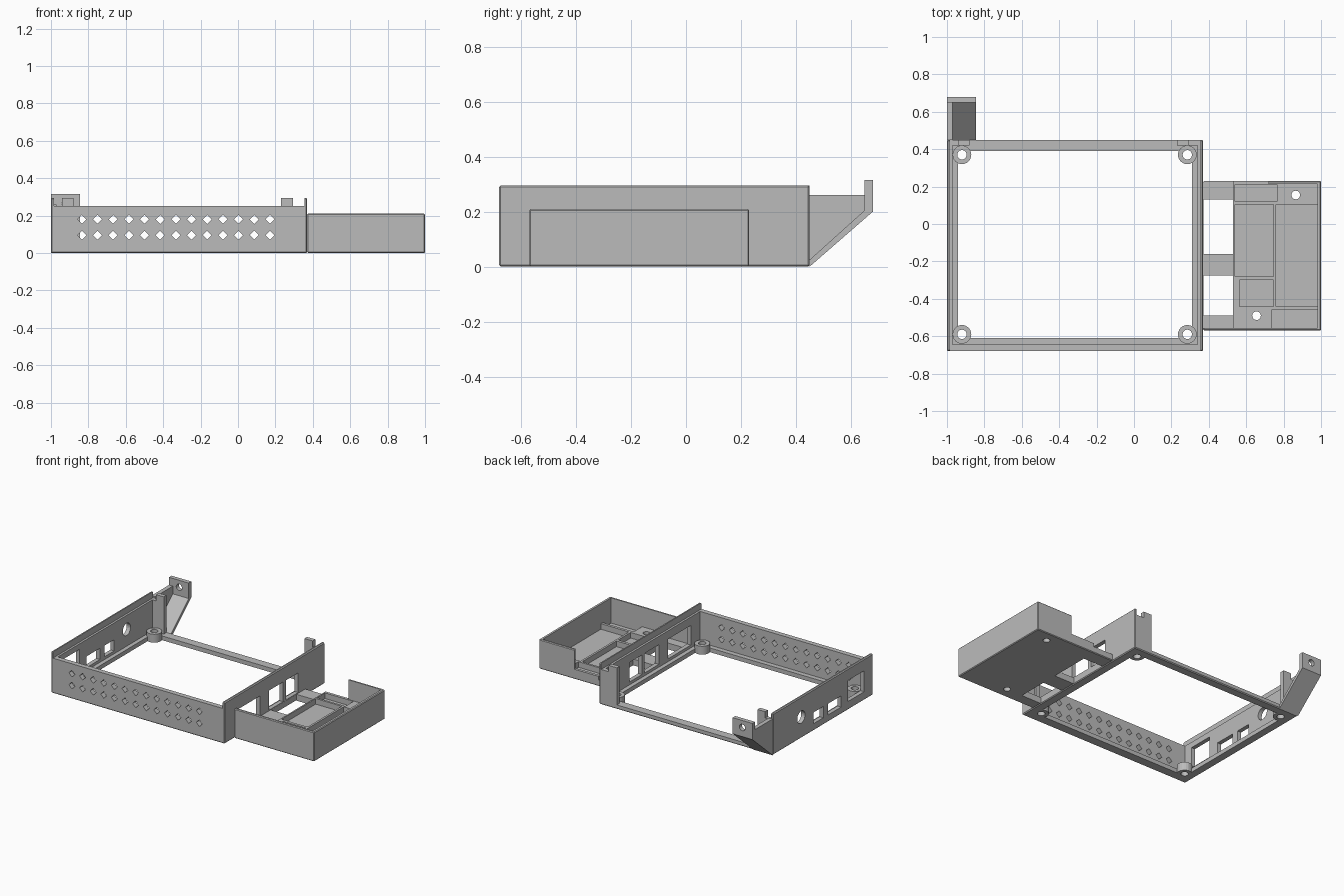
import bpy, bmesh, math

cube = bpy.data.objects.get("Cube")
if cube:
    bpy.data.objects.remove(cube, do_unlink=True)

grey = bpy.data.materials.new("plain grey")
grey.use_nodes = True
COLOUR = (0.5, 0.5, 0.5, 1)
grey.diffuse_color = COLOUR
grey.node_tree.nodes["Principled BSDF"].inputs["Base Color"].default_value = COLOUR


def prism(name, outline, x0, x1):
    """Extrude a (y, z) outline along x."""
    bm = bmesh.new()
    face = bm.faces.new([bm.verts.new((x0, y, z)) for y, z in outline])
    out = bmesh.ops.extrude_face_region(bm, geom=[face])
    moved = [v for v in out["geom"] if isinstance(v, bmesh.types.BMVert)]
    bmesh.ops.translate(bm, verts=moved, vec=(x1 - x0, 0, 0))
    bmesh.ops.recalc_face_normals(bm, faces=bm.faces)
    mesh = bpy.data.meshes.new(name)
    bm.to_mesh(mesh)
    bm.free()
    mesh.materials.append(grey)
    ob = bpy.data.objects.new(name, mesh)
    bpy.context.collection.objects.link(ob)
    return ob


def box(name, x0, x1, y0, y1, z0, z1):
    return prism(name, [(y0, z0), (y1, z0), (y1, z1), (y0, z1)], x0, x1)


def rod(name, centre, radius, depth, axis="Z", sides=24):
    turn = {"X": (0, math.pi / 2, 0), "Y": (math.pi / 2, 0, 0), "Z": (0, 0, 0)}[axis]
    bpy.ops.mesh.primitive_cylinder_add(vertices=sides, radius=radius, depth=depth,
                                        location=centre, rotation=turn)
    ob = bpy.context.object
    ob.name = name
    ob.data.materials.append(grey)
    return ob


def apply(ob, mod):
    bpy.context.view_layer.objects.active = ob
    bpy.ops.object.modifier_apply(modifier=mod.name)


def chamfer(ob, width):
    mod = ob.modifiers.new("chamfer", "BEVEL")
    mod.width, mod.segments = width, 1
    apply(ob, mod)


def cut(ob, *cutters):
    for cutter in cutters:
        mod = ob.modifiers.new("cut", "BOOLEAN")
        mod.operation, mod.solver, mod.object = "DIFFERENCE", "EXACT", cutter
        apply(ob, mod)
        bpy.data.objects.remove(cutter, do_unlink=True)


def hole(*bounds):
    return box("cutter", *bounds)


# Main case: open top and back, thin lip on the sides, ring-shaped floor
case = box("case_frame", -1, 0.37, -0.68, 0.45, 0, 0.295)
chamfer(case, 0.006)
cut(case,
    hole(-0.97, 0.34, -0.645, 0.42, 0.03, 0.5),
    hole(-0.88, 0.23, 0.3, 0.6, 0.03, 0.5),
    hole(-0.985, 0.355, -0.8, 0.6, 0.25, 0.5),
    hole(-0.94, 0.31, -0.61, 0.39, -0.1, 0.1))

# Two rows of diamond vents in the front wall
for z in (0.095, 0.18):
    for i in range(13):
        cut(case, rod("cutter", (-0.835 + i * 0.0838, -0.66, z), 0.024, 0.1, "Y", 4))

# Openings in the right wall (y0, y1) and left wall (y0, y1, z0, z1)
for y0, y1 in ((-0.54, -0.28), (-0.18, -0.02), (0.01, 0.15)):
    cut(case, hole(0.3, 0.4, y0, y1, 0.05, 0.19))
for y0, y1, z0, z1 in ((-0.58, -0.4, 0.06, 0.21), (-0.32, -0.17, 0.05, 0.13),
                       (-0.12, -0.01, 0.05, 0.13)):
    cut(case, hole(-1.1, -0.95, y0, y1, z0, z1))
cut(case, rod("cutter", (-0.98, 0.13, 0.15), 0.044, 0.1, "X"))

# Screw bosses in the corners
for x in (-0.92, 0.285):
    for y in (-0.59, 0.37):
        boss = rod("screw_boss", (x, y, 0.03), 0.05, 0.06)
        cut(boss, rod("cutter", (x, y, 0), 0.025, 0.4))
        cut(case, rod("cutter", (x, y, 0), 0.025, 0.1))

# Lid catches on the back corners
box("left_catch", -0.94, -0.88, 0.42, 0.45, 0.25, 0.295)
box("right_catch", 0.23, 0.295, 0.42, 0.45, 0.25, 0.295)

# Side tray with raised floor, linked to the case by three arms
tray = box("side_tray", 0.37, 1, -0.57, 0.23, 0, 0.21)
chamfer(tray, 0.005)
cut(tray,
    hole(0.3, 0.98, -0.555, 0.215, 0.07, 0.5),
    hole(0.3, 0.72, 0.1, 0.4, 0.07, 0.5),
    hole(0.3, 0.53, -0.555, 0.4, 0.045, 0.5),
    hole(0.371, 0.53, -0.16, 0.13, -0.1, 0.3),
    hole(0.371, 0.53, -0.49, -0.275, -0.1, 0.3))

# Pockets in the tray floor
for x0, x1, y0, y1 in ((0.54, 0.765, 0.12, 0.21), (0.54, 0.745, -0.28, 0.105),
                       (0.565, 0.745, -0.44, -0.3), (0.76, 0.98, -0.44, 0.105),
                       (0.735, 0.98, -0.555, -0.46)):
    cut(tray, hole(x0, x1, y0, y1, 0.03, 0.15))
for x, y in ((0.865, 0.155), (0.655, -0.49)):
    cut(tray, rod("cutter", (x, y, 0), 0.023, 0.4))

# Rear mounting bracket with sloped floor, drilled plate and side gusset
bracket = prism("rear_bracket", [(0.45, 0), (0.68, 0.2), (0.68, 0.315), (0.65, 0.315),
                                 (0.65, 0.205), (0.45, 0.025)], -1, -0.845)
cut(bracket, rod("cutter", (-0.92, 0.665, 0.265), 0.023, 0.1, "Y"))
prism("bracket_gusset", [(0.45, 0.01), (0.65, 0.19), (0.65, 0.26), (0.45, 0.26)], -1, -0.97)
